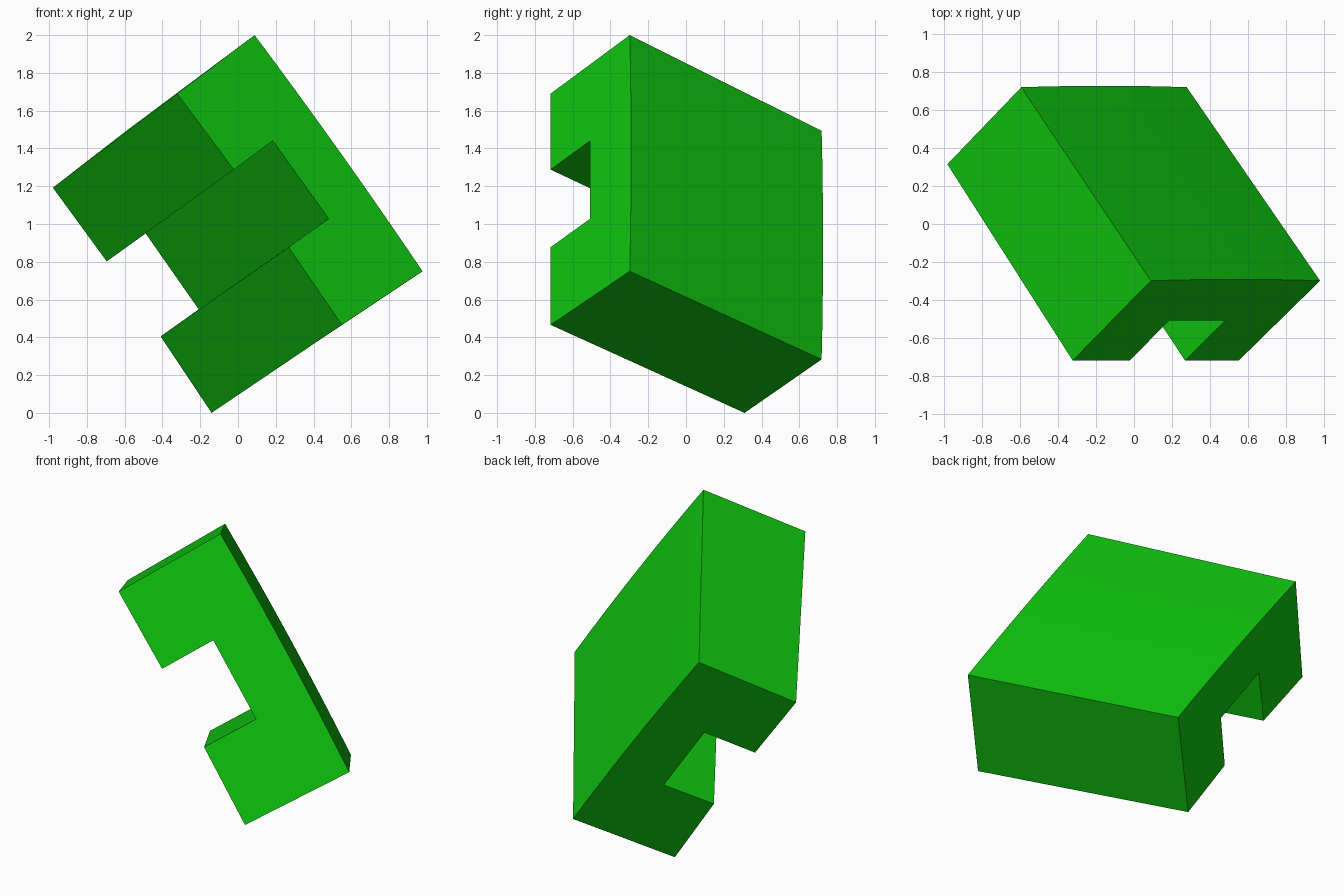
import bpy, bmesh, math
from mathutils import Vector

cube = bpy.data.objects.get("Cube")
if cube:
    bpy.data.objects.remove(cube, do_unlink=True)

# One green for the whole block
green = bpy.data.materials.new("bright green")
green.use_nodes = True
color = (0.005, 0.56, 0.005, 1)
green.diffuse_color = color
green.node_tree.nodes["Principled BSDF"].inputs["Base Color"].default_value = color

# Matching C-shaped end profiles: crown top, crown bottom, lower leg, slot, upper leg
FRONT = [(0.088, -0.298, 2.0), (0.977, -0.298, 0.75), (0.55, -0.717, 0.466),
         (0.268, -0.717, 0.877), (0.48, -0.507, 1.028), (0.184, -0.507, 1.441),
         (-0.022, -0.717, 1.288), (-0.322, -0.717, 1.69)]
REAR = [(-0.592, 0.718, 1.493), (0.277, 0.718, 0.283), (-0.14, 0.31, 0.0),
        (-0.41, 0.31, 0.405), (-0.208, 0.517, 0.548), (-0.489, 0.517, 0.95),
        (-0.695, 0.312, 0.802), (-0.98, 0.314, 1.192)]
OUTWARD = Vector((0.63, 0.63, 0.45)).normalized()
BULGE, STEPS = 0.012, 8


def curved_profile(points):
    """Bow the crown edge gently outward between its two corners."""
    pts = [Vector(p) for p in points]
    arc = []
    for i in range(1, STEPS):
        t = i / STEPS
        arc.append(pts[0].lerp(pts[1], t) + OUTWARD * BULGE * 4 * t * (1 - t))
    return [pts[0]] + arc + pts[1:]


# Loft the block between the two ends
bm = bmesh.new()
front, rear = [[bm.verts.new(p) for p in curved_profile(ps)] for ps in (FRONT, REAR)]
bm.faces.new(front)
bm.faces.new(rear[::-1])
for i in range(len(front)):
    j = (i + 1) % len(front)
    bm.faces.new((front[j], front[i], rear[i], rear[j]))
bmesh.ops.recalc_face_normals(bm, faces=bm.faces)

mesh = bpy.data.meshes.new("slotted_block")
bm.to_mesh(mesh)
bm.free()
mesh.materials.append(green)
block = bpy.data.objects.new("slotted_block", mesh)
bpy.context.collection.objects.link(block)

# Smooth the crown, keep the corners crisp
bpy.ops.object.select_all(action='DESELECT')
block.select_set(True)
bpy.context.view_layer.objects.active = block
bpy.ops.object.shade_smooth_by_angle(angle=math.radians(30))
